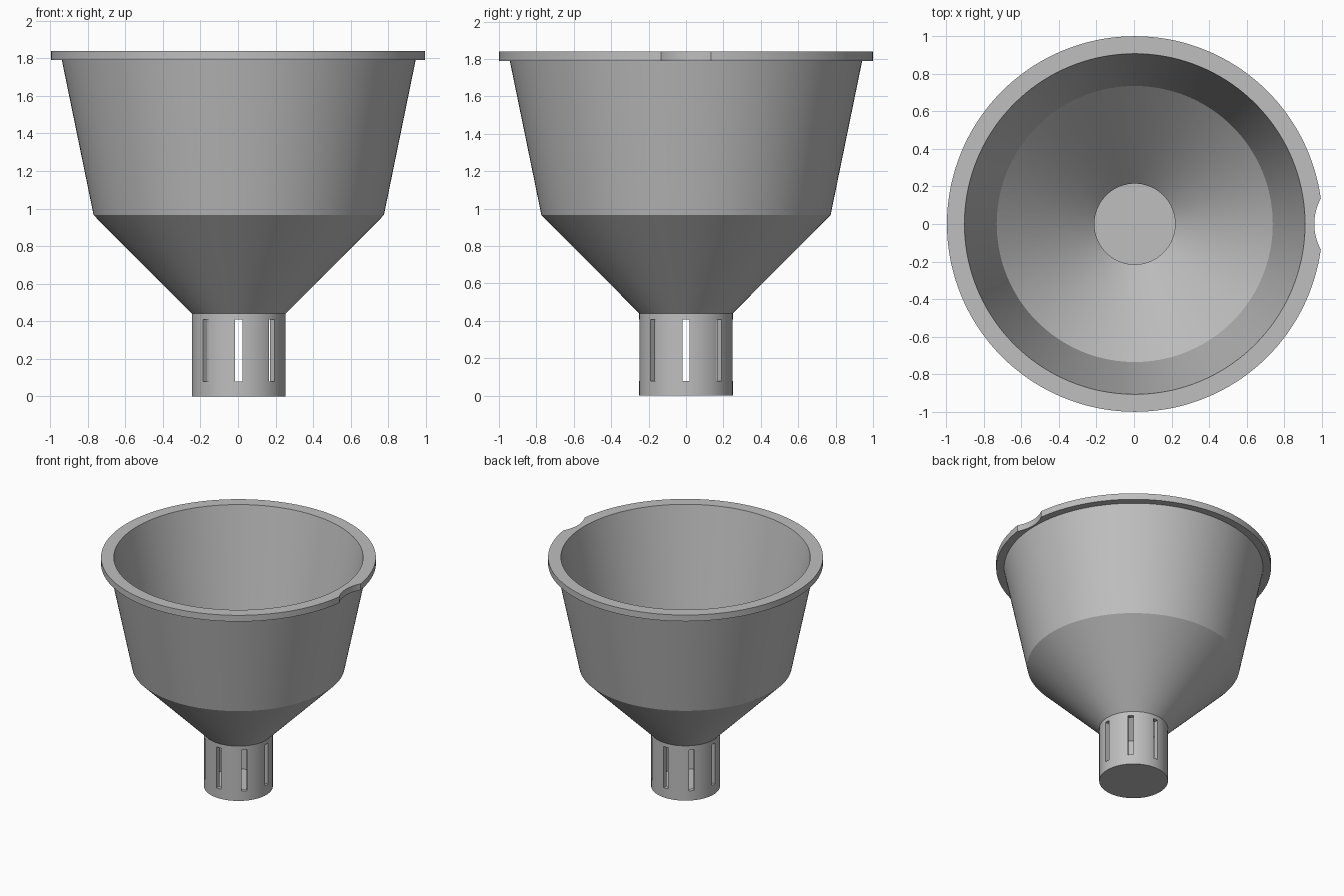
import bpy, bmesh, math
from mathutils import Matrix, Vector

cube = bpy.data.objects.get("Cube")
if cube:
    bpy.data.objects.remove(cube, do_unlink=True)

SEGMENTS = 144
SHIFT = 0.004  # the notch trims one side, so the axis sits slightly off centre

grey = bpy.data.materials.new("plain grey")
grey.use_nodes = True
grey.diffuse_color = (0.52, 0.52, 0.52, 1)
grey.node_tree.nodes["Principled BSDF"].inputs["Base Color"].default_value = (0.52, 0.52, 0.52, 1)


def add_object(name, bm):
    bmesh.ops.recalc_face_normals(bm, faces=bm.faces)
    mesh = bpy.data.meshes.new(name)
    bm.to_mesh(mesh)
    bm.free()
    mesh.materials.append(grey)
    obj = bpy.data.objects.new(name, mesh)
    bpy.context.collection.objects.link(obj)
    return obj


def lathe(name, profile):
    """Revolve (radius, height) points; both ends lie on the axis."""
    bm = bmesh.new()
    rings = []
    for r, z in profile:
        count = SEGMENTS if r else 1
        rings.append([bm.verts.new((r * math.cos(math.tau * i / SEGMENTS),
                                    r * math.sin(math.tau * i / SEGMENTS), z))
                      for i in range(count)])
    for a, b in zip(rings, rings[1:]):
        if len(a) == 1:
            bm.faces.new(b)
        elif len(b) == 1:
            bm.faces.new(a)
        else:
            for i in range(SEGMENTS):
                j = (i + 1) % SEGMENTS
                bm.faces.new((a[i], a[j], b[j], b[i]))
    bmesh.ops.delete(bm, geom=[v for v in bm.verts if not v.link_faces], context="VERTS")
    return add_object(name, bm)


# Funnel: closed spout, cone, bowl wall, flat rim, then back down the inside
funnel = lathe("funnel", [
    (0, 0), (0.25, 0), (0.25, 0.44), (0.773, 0.965), (0.942, 1.79),
    (1, 1.79), (1, 1.84), (0.907, 1.84), (0.735, 0.98), (0.215, 0.46),
    (0.215, 0.04), (0, 0.04)])

# Cutter: eight upright spout slots and one round rim notch
bm = bmesh.new()
for i in range(8):
    place = (Matrix.Rotation(math.tau * i / 8, 4, "Z")
             @ Matrix.Translation((0.24, 0, 0.243))
             @ Matrix.Diagonal(Vector((0.12, 0.04, 0.33, 1))))
    bmesh.ops.create_cube(bm, size=1, matrix=place)
bmesh.ops.create_cone(bm, cap_ends=True, segments=96, radius1=0.28, radius2=0.28,
                      depth=0.3, matrix=Matrix.Translation((1.236, 0, 1.82)))
cutter = add_object("slot_and_notch_cutter", bm)
cutter.hide_render = True

# Cut, then tidy up
bpy.ops.object.select_all(action="DESELECT")
bpy.context.view_layer.objects.active = funnel
funnel.select_set(True)
cut = funnel.modifiers.new("cut", "BOOLEAN")
cut.operation = "DIFFERENCE"
cut.solver = "EXACT"
cut.object = cutter
bpy.ops.object.modifier_apply(modifier=cut.name)
bpy.data.objects.remove(cutter, do_unlink=True)

bpy.ops.object.shade_smooth_by_angle(angle=math.radians(20))
funnel.location.x = SHIFT
